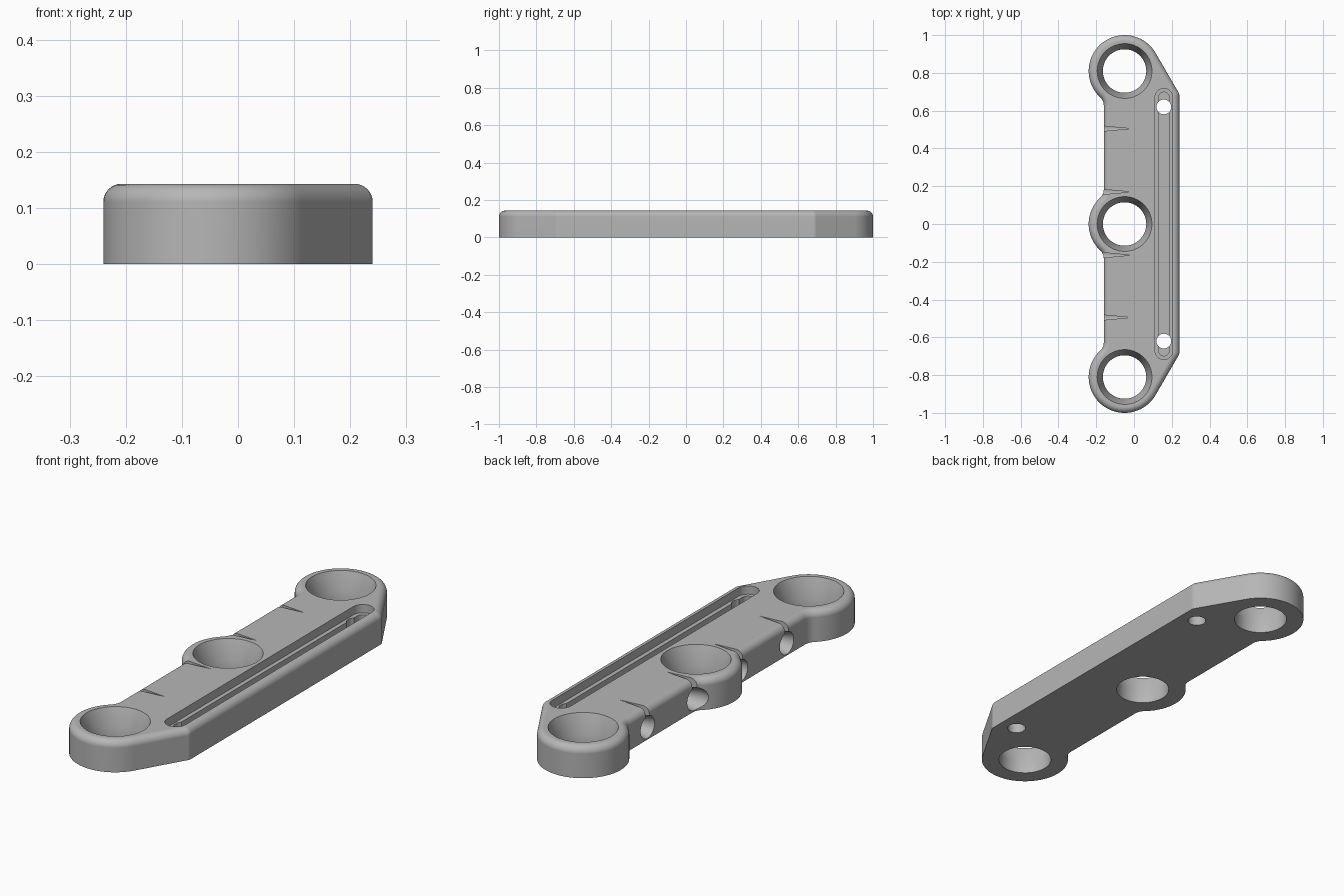
import bpy
import bmesh
from math import sin, cos, pi, radians, atan2, acos, sqrt, hypot

cube = bpy.data.objects.get("Cube")
if cube:
    bpy.data.objects.remove(cube, do_unlink=True)

HEIGHT, ROUND = 0.143, 0.032
BOSS_X, BOSS_Y, BOSS_R = -0.05, 0.81, 0.19
BAR_LEFT, BAR_RIGHT = -0.16, 0.24
BLEND, CORNER, CORNER_Y = 0.06, 0.034, 0.68
SLOT_X = 0.158

grey = bpy.data.materials.new("grey metal")
grey.use_nodes = True
colour = (0.47, 0.47, 0.47, 1)
grey.diffuse_color = colour
grey.node_tree.nodes["Principled BSDF"].inputs["Base Color"].default_value = colour


def arc(cx, cy, r, start, end, n):
    return [(cx + r * cos(start + (end - start) * i / n),
             cy + r * sin(start + (end - start) * i / n)) for i in range(n + 1)]


def outline(inset):
    """Plate outline, moved inward by the inset."""
    fx = BAR_LEFT - BLEND
    reach = BOSS_X - fx
    dy = sqrt((BOSS_R + BLEND) ** 2 - reach ** 2)
    a = atan2(dy, -reach)
    kx = BAR_RIGHT - CORNER
    dx, ky = kx - BOSS_X, CORNER_Y - BOSS_Y
    tangent = atan2(ky, dx) + acos((BOSS_R - CORNER) / hypot(dx, ky))
    r = BOSS_R - inset
    half = arc(BOSS_X, 0, r, pi, a, 14)
    half += arc(fx, dy, BLEND + inset, a - pi, 0, 10)
    half += arc(fx, BOSS_Y - dy, BLEND + inset, 0, pi - a, 10)
    half += arc(BOSS_X, BOSS_Y, r, 2 * pi - a, tangent, 48)
    half += arc(kx, CORNER_Y, CORNER - inset, tangent, 0, 6)
    return half + [(x, -y) for x, y in reversed(half[1:])]


def loft(name, loops):
    """Solid through a stack of matching loops."""
    bm = bmesh.new()
    rings = [[bm.verts.new(p) for p in loop] for loop in loops]
    n = len(rings[0])
    for low, high in zip(rings, rings[1:]):
        for i in range(n):
            j = (i + 1) % n
            bm.faces.new((low[i], low[j], high[j], high[i]))
    bm.faces.new(rings[0])
    bm.faces.new(rings[-1])
    bmesh.ops.remove_doubles(bm, verts=bm.verts, dist=1e-5)
    bmesh.ops.recalc_face_normals(bm, faces=bm.faces)
    mesh = bpy.data.meshes.new(name)
    bm.to_mesh(mesh)
    bm.free()
    obj = bpy.data.objects.new(name, mesh)
    bpy.context.collection.objects.link(obj)
    mesh.materials.append(grey)
    return obj


def stack(name, layers):
    """Loft flat loops given as (points, height)."""
    return loft(name, [[(x, y, z) for x, y in pts] for pts, z in layers])


def lathe(name, x, y, profile):
    return stack(name, [(arc(x, y, r, 0, 2 * pi * 63 / 64, 63), z) for r, z in profile])


def cut(cutter):
    cutter.hide_render = True
    mod = plate.modifiers.new("cut", 'BOOLEAN')
    mod.operation = 'DIFFERENCE'
    mod.solver = 'EXACT'
    mod.object = cutter
    bpy.ops.object.modifier_apply(modifier=mod.name)
    bpy.data.objects.remove(cutter, do_unlink=True)


# Plate with rounded top edge
layers = [(outline(0), 0)]
for i in range(9):
    t = pi / 2 * i / 8
    layers.append((outline(ROUND * (1 - cos(t))), HEIGHT - ROUND + ROUND * sin(t)))
plate = stack("mounting_plate", layers)
bpy.ops.object.select_all(action='DESELECT')
plate.select_set(True)
bpy.context.view_layer.objects.active = plate

# Three tapered boss holes
for y in (-BOSS_Y, 0, BOSS_Y):
    cut(lathe("boss_hole", BOSS_X, y,
              [(0.115, -0.1), (0.115, 0.06), (0.145, HEIGHT), (0.145, 0.2)]))

# Long stepped slot with two through holes
for r, floor in ((0.047, 0.105), (0.028, 0.08)):
    pts = arc(SLOT_X, 0.67, r, 0, pi, 16) + arc(SLOT_X, -0.67, r, pi, 2 * pi, 16)
    cut(stack("slot", [(pts, floor), (pts, 0.2)]))
for y in (-0.62, 0.62):
    cut(lathe("pin_hole", SLOT_X, y, [(0.039, -0.1), (0.039, 0.2)]))

# Tapered side holes, each opening into a pointed notch in the top
for y in (-0.495, -0.165, 0.17, 0.505):
    sections = [(-0.3, 0.05), (BAR_LEFT, 0.05), (-0.02, 0.008)]
    cut(loft("side_hole", [[(x, y + u, 0.056 + v) for u, v in
                            arc(0, 0, r, 0, 2 * pi * 31 / 32, 31)] for x, r in sections]))
    wedge = [(-0.3, y - 0.015), (BAR_LEFT, y - 0.013), (-0.02, y),
             (BAR_LEFT, y + 0.013), (-0.3, y + 0.015)]
    cut(stack("notch", [(wedge, 0.06), (wedge, 0.2)]))

# Smooth shading with crisp edges
bpy.ops.object.shade_smooth_by_angle(angle=radians(30))
mod = plate.modifiers.new("flat_top", 'WEIGHTED_NORMAL')
mod.keep_sharp = True
